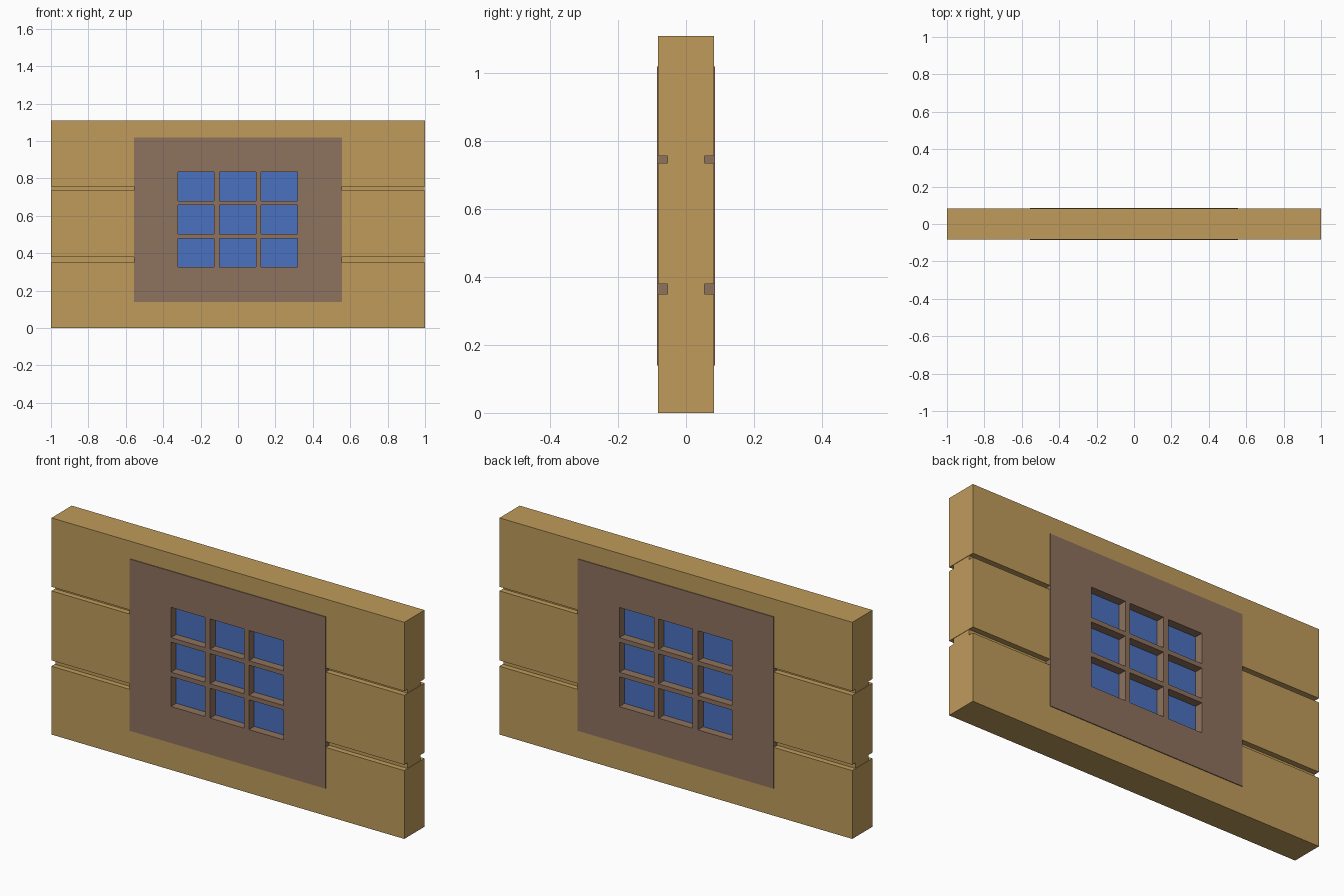
import bpy, bmesh

if "Cube" in bpy.data.objects:
    bpy.data.objects.remove(bpy.data.objects["Cube"])


def material(name, rgb):
    m = bpy.data.materials.new(name)
    m.diffuse_color = (*rgb, 1)
    m.use_nodes = True
    m.node_tree.nodes["Principled BSDF"].inputs["Base Color"].default_value = m.diffuse_color
    return m


def finish(bm, name, mat):
    bmesh.ops.recalc_face_normals(bm, faces=bm.faces[:])
    me = bpy.data.meshes.new(name)
    bm.to_mesh(me)
    bm.free()
    ob = bpy.data.objects.new(name, me)
    bpy.context.collection.objects.link(ob)
    if mat:
        me.materials.append(mat)
    return ob


def box(name, half_x, half_y, z0, z1, mat=None):
    bm = bmesh.new()
    bmesh.ops.create_cube(bm, size=1)
    bmesh.ops.scale(bm, vec=(2 * half_x, 2 * half_y, z1 - z0), verts=bm.verts)
    bmesh.ops.translate(bm, vec=(0, 0, (z0 + z1) / 2), verts=bm.verts)
    return finish(bm, name, mat)


tan = material("tan_wood", (0.52, 0.33, 0.105))
brown = material("brown_wood", (0.27, 0.168, 0.112))
blue = material("blue_glass", (0.07, 0.165, 0.52))

# Planks, with thin recessed strips filling the gaps between them
wall = []
for z0, z1 in [(0, 0.35), (0.38, 0.736), (0.757, 1.11)]:
    wall.append(box("wall_plank", 1, 0.082, z0, z1, tan))
for z0, z1 in [(0.35, 0.38), (0.736, 0.757)]:
    wall.append(box("gap_strip", 0.998, 0.054, z0, z1, tan))

# Window hole through the wall, its edge hidden inside the frame
cutter = box("window_cutter", 0.54, 0.3, 0.155, 1.005)
cutter.hide_render = True
cutter.hide_set(True)
for part in wall:
    mod = part.modifiers.new("window_hole", 'BOOLEAN')
    mod.object = cutter
    mod.operation = 'DIFFERENCE'

# Frame and glazing bars: a grid with every pane cell left open
xs = [-0.555, -0.32, -0.128, -0.098, 0.095, 0.122, 0.318, 0.555]
zs = [0.14, 0.327, 0.48, 0.503, 0.657, 0.68, 0.835, 1.02]
HALF = 0.086
bm = bmesh.new()
grid = [[bm.verts.new((x, -HALF, z)) for z in zs] for x in xs]
for i in range(7):
    for j in range(7):
        if not (i % 2 and j % 2):
            bm.faces.new((grid[i][j], grid[i + 1][j],
                          grid[i + 1][j + 1], grid[i][j + 1]))
bmesh.ops.delete(bm, geom=[v for v in bm.verts if not v.link_faces], context='VERTS')
res = bmesh.ops.extrude_face_region(bm, geom=bm.faces[:], use_keep_orig=True)
moved = [g for g in res["geom"] if isinstance(g, bmesh.types.BMVert)]
bmesh.ops.translate(bm, vec=(0, 2 * HALF, 0), verts=moved)
finish(bm, "window_frame", brown)

# Glass recessed behind both faces of the frame
box("window_glass", 0.325, 0.043, 0.322, 0.84, blue)
